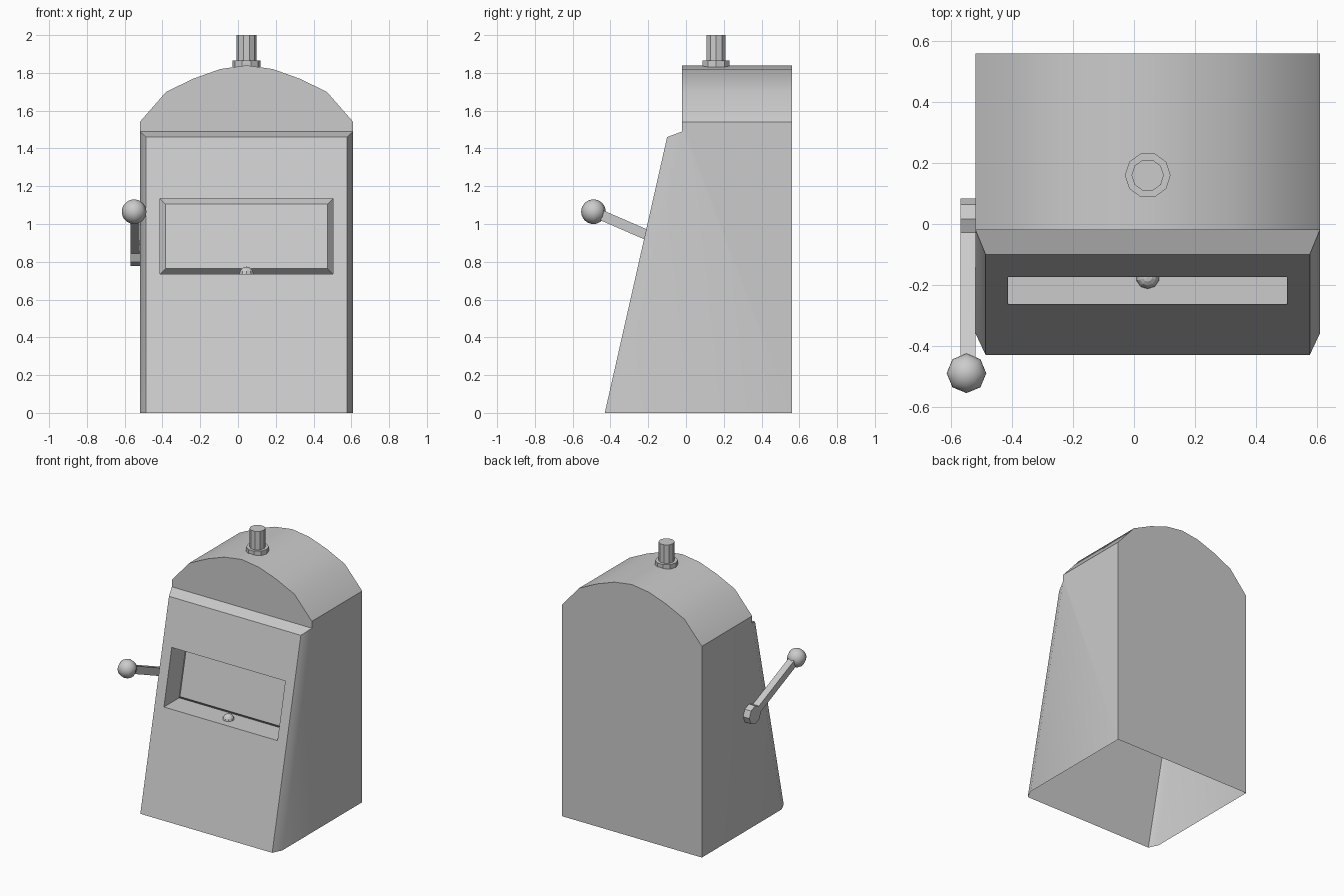
import bpy, bmesh, math
from mathutils import Matrix, Vector

if "Cube" in bpy.data.objects:
    bpy.data.objects.remove(bpy.data.objects["Cube"])

CX = 0.045                      # mid-line of the cabinet


def finish(bm, name, smooth=None):
    mesh = bpy.data.meshes.new(name)
    bm.to_mesh(mesh)
    bm.free()
    obj = bpy.data.objects.new(name, mesh)
    bpy.context.collection.objects.link(obj)
    if smooth:
        bpy.ops.object.select_all(action='DESELECT')
        obj.select_set(True)
        bpy.context.view_layer.objects.active = obj
        bpy.ops.object.shade_smooth_by_angle(angle=math.radians(smooth))
    return obj


def prism(name, sides, radius, depth, matrix):
    bm = bmesh.new()
    bmesh.ops.create_cone(bm, cap_ends=True, segments=sides, radius1=radius,
                          radius2=radius, depth=depth, matrix=matrix)
    return finish(bm, name)


# Cabinet shell: open below, arched roof, sloped front with recessed window
def front_ring(half, y0, z0, y1, z1):
    return [(CX - half, y0, z0), (CX + half, y0, z0),
            (CX + half, y1, z1), (CX - half, y1, z1)]


def slope_y(z, depth=0.0):
    return -0.43 + 0.226 * z + depth


def window_ring(half, z0, z1, depth):
    return front_ring(half, slope_y(z0, depth), z0, slope_y(z1, depth), z1)


W, FRONT, BACK = 0.565, -0.02, 0.56
rings = [front_ring(W, -0.36, 0, FRONT, 1.49),          # side edges
         window_ring(0.532, 0, 1.46, 0),                # chamfered front
         window_ring(0.458, 0.735, 1.135, 0),           # window opening
         window_ring(0.458, 0.735, 1.135, 0.175),       # recess back
         window_ring(0.428, 0.765, 1.105, 0.135)]       # raised panel
faces = [rings[-1]]
for r, (a, b) in enumerate(zip(rings, rings[1:])):
    for i in range(4):
        if r == 0 and i == 0:
            continue                                    # open underside
        j = (i + 1) % 4
        faces.append([a[i], a[j], b[j], b[i]])

half_arch = [(W, 1.54), (0.425, 1.70), (0.28, 1.77), (0.14, 1.82)]
arch = half_arch + [(0, 1.84)] + [(-x, z) for x, z in reversed(half_arch)]
front_arc = [(CX + x, FRONT, z) for x, z in arch]
back_arc = [(CX + x, BACK, z) for x, z in arch]
faces.append([rings[0][3], rings[0][2]] + front_arc)
faces.append([(CX - W, BACK, 0), (CX + W, BACK, 0)] + back_arc)
for i in range(len(arch) - 1):
    faces.append([front_arc[i], front_arc[i + 1], back_arc[i + 1], back_arc[i]])
for s in (-1, 1):
    faces.append([(CX + s * W, y, z) for y, z in
                  ((-0.36, 0), (BACK, 0), (BACK, 1.54), (FRONT, 1.54), (FRONT, 1.49))])

bm = bmesh.new()
for f in faces:
    bm.faces.new([bm.verts.new(p) for p in f])
bmesh.ops.remove_doubles(bm, verts=bm.verts, dist=0.0005)
bmesh.ops.recalc_face_normals(bm, faces=bm.faces)
finish(bm, "cabinet", 30)

# Roof lamp: flange and post
turn = Matrix.Rotation(math.pi / 2, 4, 'Z')
prism("lamp_flange", 10, 0.075, 0.033, Matrix.Translation((CX, 0.16, 1.8485)) @ turn)
prism("lamp_post", 10, 0.053, 0.16, Matrix.Translation((CX, 0.16, 1.92)) @ turn)

# Button on the window ledge: half sphere
bm = bmesh.new()
bmesh.ops.create_uvsphere(bm, u_segments=10, v_segments=8, radius=0.039)
bmesh.ops.bisect_plane(bm, geom=bm.verts[:] + bm.edges[:] + bm.faces[:], dist=1e-4,
                       plane_co=(0, 0, 0), plane_no=(0, 0, 1), clear_inner=True)
bmesh.ops.translate(bm, verts=bm.verts, vec=(CX, -0.174, 0.735))
finish(bm, "ledge_button")

# Side lever: hub, arm and ball
hub = Vector((-0.545, 0.017, 0.845))
ball = Vector((-0.55, -0.49, 1.065))
prism("lever_hub", 8, 0.067, 0.05,
      Matrix.Translation(hub) @ Matrix.Rotation(math.pi / 2, 4, 'Y'))

bm = bmesh.new()
run = Vector((0, ball.y - hub.y, ball.z - hub.z))
mid = Vector((-0.545, (hub.y + ball.y) / 2, (hub.z + ball.z) / 2))
bmesh.ops.create_cube(bm, size=1, matrix=Matrix.Translation(mid)
                      @ Matrix.Rotation(math.atan2(run.z, run.y), 4, 'X')
                      @ Matrix.Diagonal((0.049, run.length, 0.054, 1)))
finish(bm, "lever_arm")

bm = bmesh.new()
bmesh.ops.create_uvsphere(bm, u_segments=8, v_segments=16, radius=0.065,
                          matrix=Matrix.Translation(ball))
finish(bm, "lever_ball", 50)
